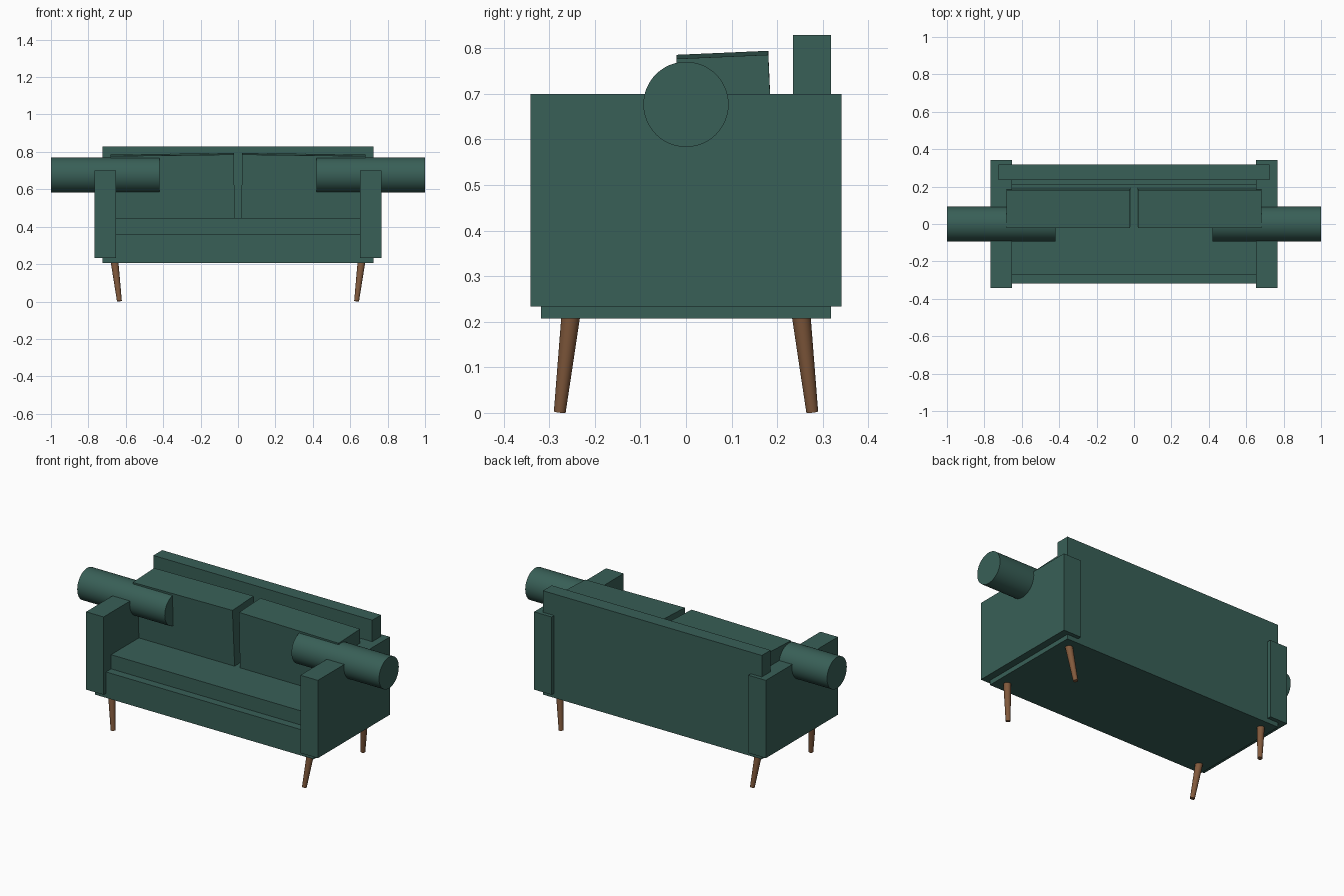
import bpy, math
from mathutils import Vector

if "Cube" in bpy.data.objects:
    bpy.data.objects.remove(bpy.data.objects["Cube"])


def material(name, rgb):
    m = bpy.data.materials.new(name)
    m.diffuse_color = (*rgb, 1)
    m.use_nodes = True
    m.node_tree.nodes["Principled BSDF"].inputs["Base Color"].default_value = m.diffuse_color
    return m


fabric = material("green_fabric", (0.04, 0.115, 0.095))
wood = material("brown_wood", (0.22, 0.10, 0.045))


def finish(name, mat):
    ob = bpy.context.object
    ob.name = name
    ob.data.materials.append(mat)
    return ob


def box(name, x, y, z, rot=(0, 0, 0)):
    """Box from (min, max) ranges, optionally turned about its centre."""
    r = (x, y, z)
    bpy.ops.mesh.primitive_cube_add(size=1, location=[(a + b) / 2 for a, b in r], rotation=rot)
    bpy.context.object.scale = [abs(b - a) for a, b in r]
    return finish(name, fabric)


def rod(name, a, b, ra, rb, sides, mat):
    """Smooth cylinder or cone from a (radius ra) to b (radius rb)."""
    a, b = Vector(a), Vector(b)
    bpy.ops.mesh.primitive_cone_add(vertices=sides, radius1=ra, radius2=rb, depth=(b - a).length,
                                    location=(a + b) / 2,
                                    rotation=(b - a).to_track_quat('Z', 'Y').to_euler())
    bpy.ops.object.shade_smooth_by_angle(angle=math.radians(35))
    return finish(name, mat)


# frame, seat and back panel
box("seat_base", (-0.725, 0.725), (-0.318, 0.318), (0.207, 0.362))
box("seat_cushion", (-0.66, 0.66), (-0.27, 0.21), (0.362, 0.447))
box("back_panel", (-0.725, 0.725), (0.235, 0.318), (0.207, 0.829))

for s, side in ((-1, "left"), (1, "right")):
    # arms
    box(side + "_arm", (s * 0.652, s * 0.768), (-0.341, 0.341), (0.234, 0.70))
    # leaning back cushions
    box(side + "_back_cushion", (s * 0.02, s * 0.68), (-0.014, 0.188), (0.446, 0.786),
        (math.radians(2.5), s * math.radians(0.75), 0))
    # bolster lying across the arm
    rod(side + "_bolster", (s * 0.42, 0, 0.677), (s, 0, 0.677), 0.0935, 0.0935, 48, fabric)
    # splayed tapered legs
    for t, end in ((-1, "front"), (1, "back")):
        rod(f"{end}_{side}_leg", (s * 0.634, t * 0.277, 0.002), (s * 0.66, t * 0.253, 0.212),
            0.013, 0.0205, 24, wood)
